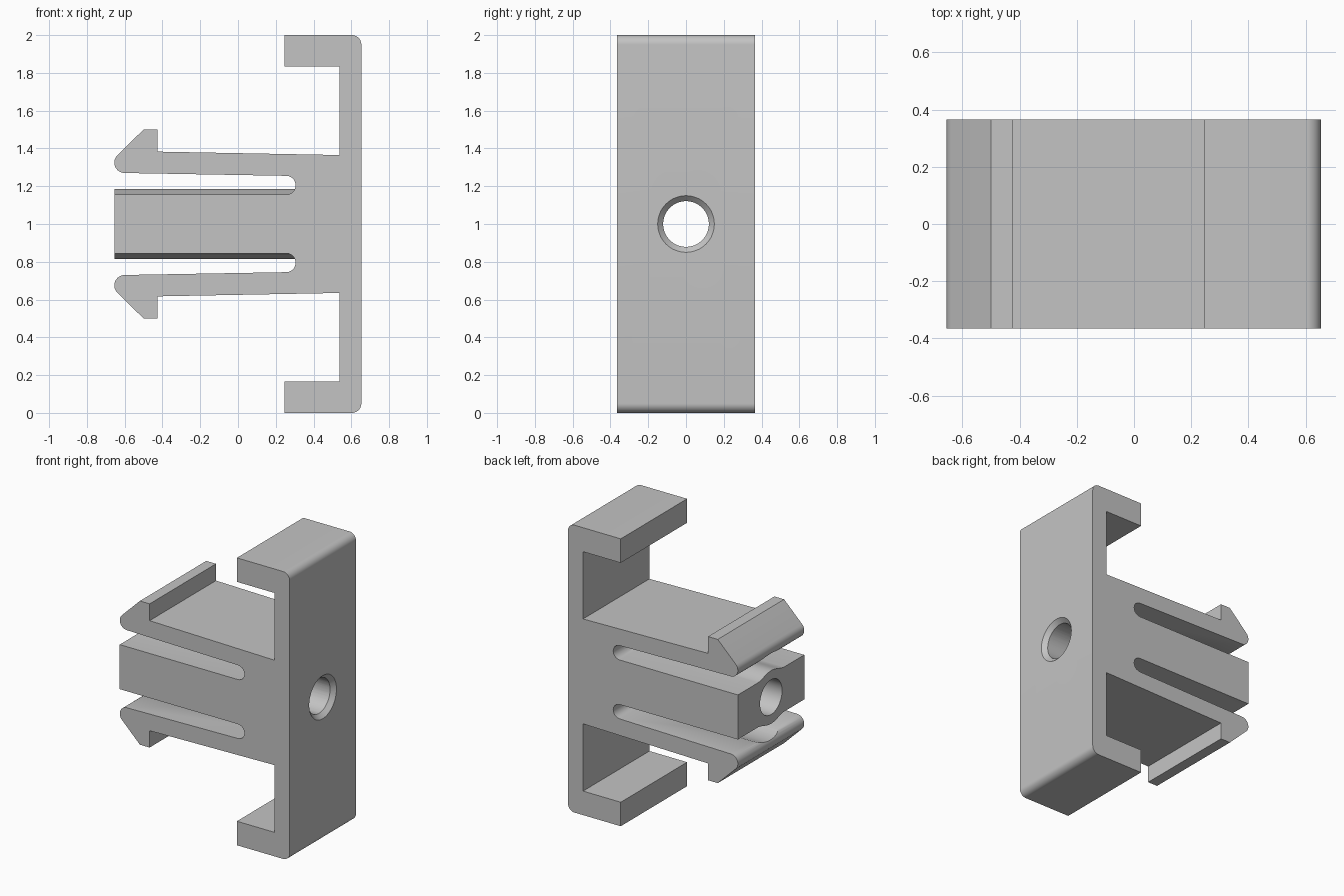
import bpy, bmesh, math
from mathutils import Vector

cube = bpy.data.objects.get("Cube")
if cube:
    bpy.data.objects.remove(cube, do_unlink=True)

HALF_DEPTH = 0.365
TIP_X = -0.655

grey = bpy.data.materials.new("light_grey_plastic")
grey.use_nodes = True
colour = (0.55, 0.55, 0.55, 1)
grey.diffuse_color = colour
grey.node_tree.nodes["Principled BSDF"].inputs["Base Color"].default_value = colour


def arc(cx, cz, r, start, end, steps=10):
    """Points along an arc, angles in degrees."""
    angles = [math.radians(start + (end - start) * i / steps) for i in range(steps + 1)]
    return [(cx + r * math.cos(a), cz + r * math.sin(a)) for a in angles]


def prism(name, points, direction):
    """Extrude a closed outline of 3D points along a direction."""
    bm = bmesh.new()
    face = bm.faces.new([bm.verts.new(p) for p in points])
    new = bmesh.ops.extrude_face_region(bm, geom=[face])["geom"]
    bmesh.ops.translate(bm, vec=Vector(direction),
                        verts=[v for v in new if isinstance(v, bmesh.types.BMVert)])
    bmesh.ops.recalc_face_normals(bm, faces=bm.faces)
    mesh = bpy.data.meshes.new(name)
    bm.to_mesh(mesh)
    bm.free()
    mesh.materials.append(grey)
    obj = bpy.data.objects.new(name, mesh)
    bpy.context.collection.objects.link(obj)
    return obj


def along_x(name, outline, x0, x1):
    return prism(name, [(x0, y, 1 + h) for y, h in outline], (x1 - x0, 0, 0))


def cone_x(name, r0, r1, x0, x1, sides=64):
    bpy.ops.mesh.primitive_cone_add(vertices=sides, radius1=r0, radius2=r1, depth=x1 - x0,
                                    location=((x0 + x1) / 2, 0, 1),
                                    rotation=(0, math.pi / 2, 0))
    obj = bpy.context.object
    obj.name = name
    obj.data.materials.append(grey)
    return obj


# Bracket outline: back plate, hooked end, snap arm and slot, then mirrored
half = (arc(0.603, 0.95, 0.05, 0, 90)
        + [(0.247, 1), (0.247, 0.833), (0.537, 0.833), (0.537, 0.365),
           (-0.425, 0.383), (-0.425, 0.5), (-0.5, 0.5)]
        + arc(-0.6, 0.325, 0.055, 135, 270)
        + arc(0.255, 0.205, 0.05, 90, -90)
        + [(TIP_X, 0.155)])
outline = half + [(x, -h) for x, h in reversed(half)]
bracket = prism("clip_bracket", [(x, -HALF_DEPTH, 1 + h) for x, h in outline],
                (0, 2 * HALF_DEPTH, 0))

# Rounded ridge over the bore and matching groove in each arm
ridge = [(-0.16, 0.14)]
for i in range(25):
    y = -0.16 + 0.32 * i / 24
    ridge.append((y, 0.154 + 0.0155 * (1 + math.cos(math.pi * y / 0.16))))
ridge.append((0.16, 0.14))
groove = arc(0, 0, 0.3, 42, 138, 24)

tools = []
for side, s in (("upper", 1), ("lower", -1)):
    tools.append((along_x(side + "_groove_cutter", [(y, s * h) for y, h in groove],
                          -0.75, 0.28), "DIFFERENCE"))
    tools.append((along_x(side + "_bore_ridge", [(y, s * h) for y, h in ridge],
                          TIP_X, 0.33), "UNION"))

# Through bore with a chamfered mouth in the plate
tools.append((cone_x("bore_cutter", 0.121, 0.121, -0.8, 0.8), "DIFFERENCE"))
tools.append((cone_x("chamfer_cutter", 0.11, 0.16, 0.613, 0.663), "DIFFERENCE"))

bpy.context.view_layer.objects.active = bracket
for tool, operation in tools:
    mod = bracket.modifiers.new(tool.name, "BOOLEAN")
    mod.object = tool
    mod.operation = operation
    mod.solver = "EXACT"
    bpy.ops.object.modifier_apply(modifier=mod.name)
for tool, _ in tools:
    bpy.data.objects.remove(tool, do_unlink=True)

bpy.ops.object.select_all(action="DESELECT")
bracket.select_set(True)
bpy.ops.object.shade_smooth_by_angle(angle=math.radians(30))
